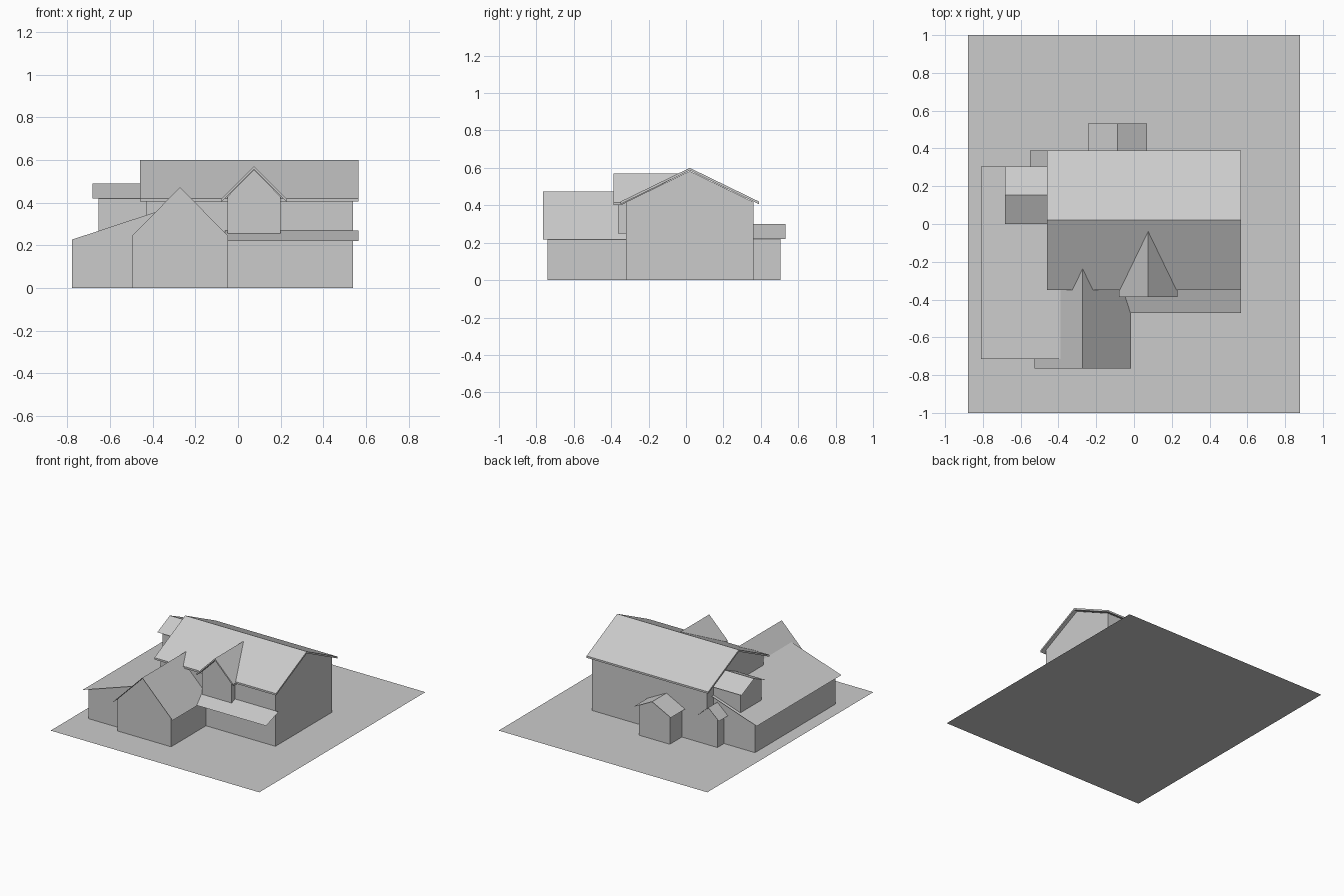
import bpy
import bmesh
from mathutils import Vector

if "Cube" in bpy.data.objects:
    bpy.data.objects.remove(bpy.data.objects["Cube"], do_unlink=True)

GREY = (0.6, 0.6, 0.6, 1.0)
mat = bpy.data.materials.new("plain_grey")
mat.use_nodes = True
mat.diffuse_color = GREY
mat.node_tree.nodes["Principled BSDF"].inputs["Base Color"].default_value = GREY


def finish(name, bm):
    mesh = bpy.data.meshes.new(name)
    bm.to_mesh(mesh)
    bm.free()
    mesh.materials.append(mat)
    obj = bpy.data.objects.new(name, mesh)
    bpy.context.collection.objects.link(obj)
    return obj


def place(axis, across, along, z):
    """Point from a position across and along a building axis."""
    return Vector((along, across, z)) if axis == "x" else Vector((across, along, z))


def sheet(name, quads, thickness=0.0):
    """Roof panels facing up, optionally thickened downwards."""
    bm = bmesh.new()
    for quad in quads:
        face = bm.faces.new([bm.verts.new(p) for p in quad])
        face.normal_update()
        if face.normal.z < 0:
            face.normal_flip()
    if thickness:
        tops = bm.faces[:]
        for face in tops:
            copy = bmesh.ops.extrude_face_region(bm, geom=[face], use_keep_orig=True)
            verts = [v for v in copy["geom"] if isinstance(v, bmesh.types.BMVert)]
            bmesh.ops.translate(bm, vec=(0, 0, -thickness), verts=verts)
        bmesh.ops.recalc_face_normals(bm, faces=bm.faces[:])
    return finish(name, bm)


def prism(name, axis, profile, start, end):
    """Wall block: a cross-section run along an axis."""
    bm = bmesh.new()
    face = bm.faces.new([bm.verts.new(place(axis, a, start, z)) for a, z in profile])
    new = bmesh.ops.extrude_face_region(bm, geom=[face], use_keep_orig=True)
    verts = [v for v in new["geom"] if isinstance(v, bmesh.types.BMVert)]
    bmesh.ops.translate(bm, vec=place(axis, 0, end - start, 0), verts=verts)
    bmesh.ops.recalc_face_normals(bm, faces=bm.faces[:])
    return finish(name, bm)


def gable(name, axis, centre, ridge, eave, roof_half, wall_half, roof_run, wall_run,
          base=0.0, ridge_end=None, thickness=0.0):
    """Gabled volume: walls under a pair of overhanging roof slopes."""
    start, end = roof_run
    ridge_end = end if ridge_end is None else ridge_end
    slopes = [[place(axis, centre, start, ridge),
               place(axis, centre + s * roof_half, start, eave),
               place(axis, centre + s * roof_half, end, eave),
               place(axis, centre, ridge_end, ridge)] for s in (-1, 1)]
    sheet(name + "_roof", slopes, thickness)
    top = ridge - thickness - 0.003
    shoulder = top - (ridge - eave) * wall_half / roof_half
    prism(name + "_walls", axis,
          [(centre - wall_half, base), (centre - wall_half, shoulder), (centre, top),
           (centre + wall_half, shoulder), (centre + wall_half, base)], *wall_run)


# Ground
sheet("ground", [[(-0.88, -1, 0), (0.88, -1, 0), (0.88, 1, 0), (-0.88, 1, 0)]])

# Main house and its front dormer, both with thick roofs
gable("main_house", "x", 0.02, 0.60, 0.42, 0.37, 0.34, (-0.46, 0.566), (-0.43, 0.54),
      thickness=0.014)
gable("front_dormer", "y", 0.075, 0.571, 0.415, 0.155, 0.125, (-0.387, -0.345),
      (-0.363, -0.2), base=0.25, ridge_end=-0.04, thickness=0.014)

# Front wing
gable("front_wing", "y", -0.272, 0.475, 0.218, 0.255, 0.226, (-0.765, -0.31),
      (-0.74, -0.3), ridge_end=-0.23)

# Side wing with a single sloping roof
prism("side_wing_walls", "y",
      [(-0.778, 0), (-0.778, 0.227), (-0.39, 0.355), (-0.39, 0)], -0.69, 0.28)
sheet("side_wing_roof", [[(-0.81, -0.715, 0.22), (-0.39, -0.715, 0.359),
                          (-0.39, 0.305, 0.359), (-0.81, 0.305, 0.22)]])

# Side dormer above the side wing
gable("side_dormer", "x", 0.153, 0.49, 0.42, 0.152, 0.127, (-0.682, -0.42),
      (-0.655, -0.42), base=0.25)

# Back porch and small back corner extension
gable("back_porch", "y", -0.087, 0.30, 0.22, 0.157, 0.13, (0.36, 0.533), (0.34, 0.505))
gable("back_corner", "y", -0.46, 0.30, 0.22, 0.09, 0.057, (0.27, 0.39), (0.26, 0.36))

# Lean-to roof along the front wall
sheet("lean_to_roof", [[(-0.06, -0.47, 0.22), (0.566, -0.47, 0.22),
                        (0.566, -0.32, 0.27), (-0.06, -0.32, 0.27)]])
